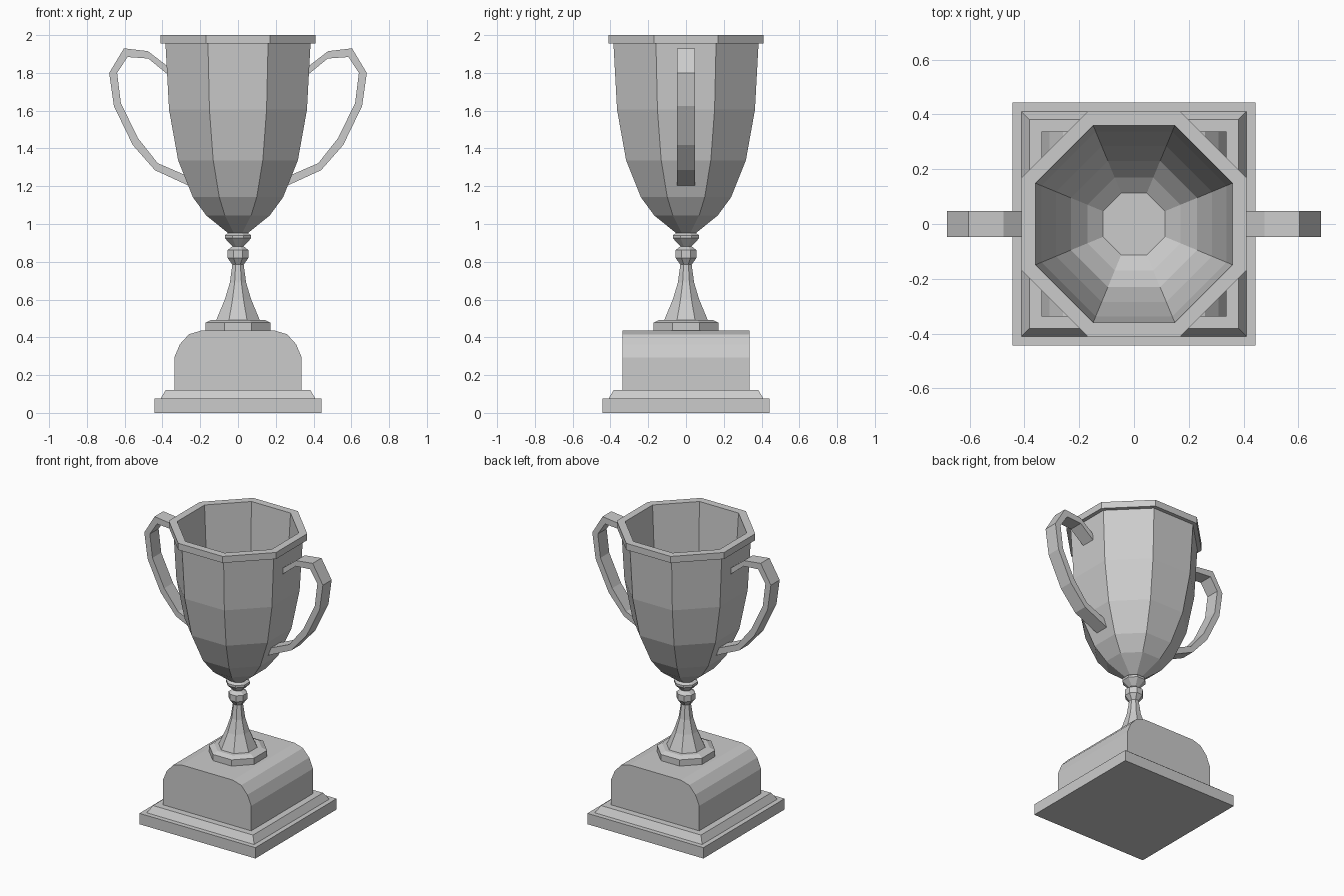
import bpy
import bmesh
import math

cube = bpy.data.objects.get("Cube")
if cube:
    bpy.data.objects.remove(cube, do_unlink=True)

# One plain metal colour
grey = bpy.data.materials.new("light_grey")
grey.use_nodes = True
colour = (0.6, 0.6, 0.6, 1)
grey.diffuse_color = colour
grey.node_tree.nodes["Principled BSDF"].inputs["Base Color"].default_value = colour


def finish(name, bm):
    bmesh.ops.recalc_face_normals(bm, faces=bm.faces)
    mesh = bpy.data.meshes.new(name)
    bm.to_mesh(mesh)
    bm.free()
    mesh.materials.append(grey)
    obj = bpy.data.objects.new(name, mesh)
    bpy.context.collection.objects.link(obj)
    return obj


def loft(name, rings):
    """Skin a list of equal-length point rings and cap both ends."""
    bm = bmesh.new()
    loops = [[bm.verts.new(p) for p in ring] for ring in rings]
    count = len(loops[0])
    for low, high in zip(loops, loops[1:]):
        for i in range(count):
            j = (i + 1) % count
            bm.faces.new((low[i], low[j], high[j], high[i]))
    bm.faces.new(loops[0][::-1])
    bm.faces.new(loops[-1])
    return finish(name, bm)


def prism(name, profile, sides):
    """Turn (distance to flat side, height) pairs into a regular prism stack."""
    half = math.pi / sides
    rings = []
    for apothem, z in profile:
        r = apothem / math.cos(half)
        angles = [half * (2 * k + 1) for k in range(sides)]
        rings.append([(r * math.cos(a), r * math.sin(a), z) for a in angles])
    return loft(name, rings)


# Stepped square plinth
prism("plinth_slab", [(0.443, 0), (0.443, 0.075)], 4)
prism("plinth_bevel", [(0.41, 0.075), (0.382, 0.122)], 4)

# Block with shoulders rounded across x
shoulder = [(0.337, 0.12), (0.337, 0.294), (0.308, 0.363), (0.26, 0.416), (0.197, 0.435)]
arch = shoulder + [(-x, z) for x, z in reversed(shoulder)]
loft("base_block", [[(x, y, z) for x, z in arch] for y in (-0.337, 0.337)])

# Octagonal foot, flared stem and two collars
prism("stem_foot", [(0.172, 0.435), (0.172, 0.478), (0.14, 0.493)], 8)
prism("stem", [(0.115, 0.492), (0.07, 0.6), (0.043, 0.69), (0.03, 0.785),
               (0.055, 0.82), (0.055, 0.862), (0.03, 0.882),
               (0.07, 0.925), (0.07, 0.94), (0.05, 0.953)], 8)

# Hollow bowl with a raised lip
prism("cup", [(0.05, 0.95), (0.168, 1.045), (0.239, 1.142), (0.317, 1.337),
              (0.365, 1.605), (0.384, 1.955), (0.41, 1.955), (0.41, 2.0),
              (0.36, 2.0), (0.338, 1.605), (0.285, 1.337), (0.23, 1.175),
              (0.17, 1.1), (0.113, 1.055)], 8)

# Angular handles, given as outer and inner outline pairs
outer = [(0.36, 1.825), (0.477, 1.915), (0.604, 1.93), (0.682, 1.8),
         (0.657, 1.624), (0.557, 1.418), (0.44, 1.285), (0.255, 1.2)]
inner = [(0.36, 1.782), (0.475, 1.876), (0.585, 1.884), (0.64, 1.8),
         (0.62, 1.64), (0.53, 1.455), (0.425, 1.322), (0.27, 1.255)]
for name, side in (("left_handle", 1), ("right_handle", -1)):
    loft(name, [[(side * xo, -0.048, zo), (side * xo, 0.048, zo),
                 (side * xi, 0.048, zi), (side * xi, -0.048, zi)]
                for (xo, zo), (xi, zi) in zip(outer, inner)])
